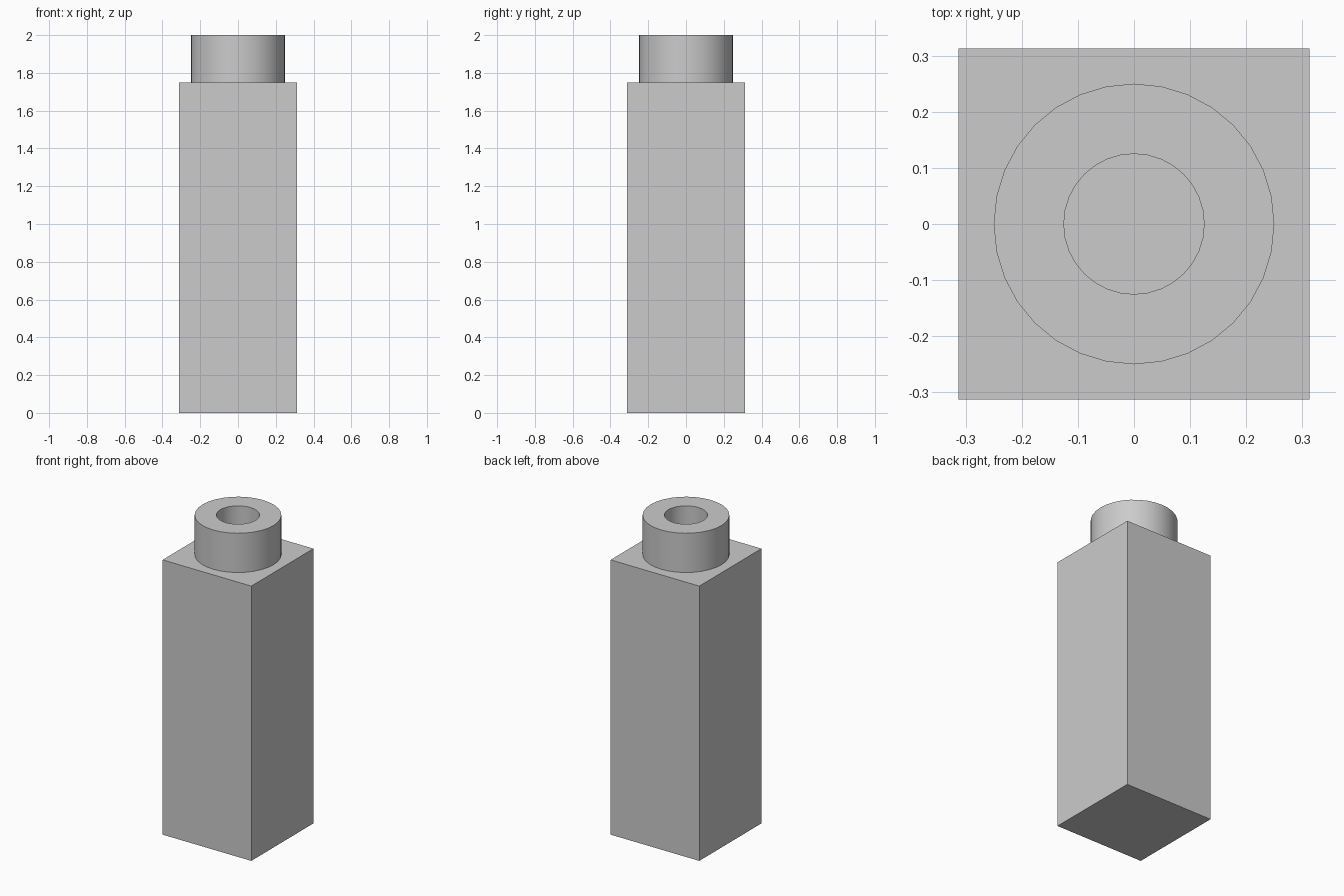
import bpy
import bmesh
from math import tau
from mathutils import Matrix

HALF_WIDTH = 0.3125
BODY_TOP = 1.75
TOP = 2.0
OUTER, INNER = 0.25, 0.125
SIDES = 32

cube = bpy.data.objects.get("Cube")
if cube:
    bpy.data.objects.remove(cube, do_unlink=True)

grey = bpy.data.materials.new("light grey")
grey.use_nodes = True
colour = (0.6, 0.6, 0.6, 1)
grey.diffuse_color = colour
grey.node_tree.nodes["Principled BSDF"].inputs["Base Color"].default_value = colour


def add_object(name, bm):
    mesh = bpy.data.meshes.new(name)
    bmesh.ops.recalc_face_normals(bm, faces=bm.faces)
    bm.to_mesh(mesh)
    bm.free()
    mesh.materials.append(grey)
    obj = bpy.data.objects.new(name, mesh)
    bpy.context.collection.objects.link(obj)
    return obj


# Square block
bm = bmesh.new()
size = Matrix.Diagonal((2 * HALF_WIDTH, 2 * HALF_WIDTH, BODY_TOP, 1))
bmesh.ops.create_cube(bm, size=1, matrix=Matrix.Translation((0, 0, BODY_TOP / 2)) @ size)
add_object("block", bm)

# Hollow stud: a rectangular section spun around the z axis
bm = bmesh.new()
section = [(OUTER, BODY_TOP), (OUTER, TOP), (INNER, TOP), (INNER, BODY_TOP)]
verts = [bm.verts.new((r, 0, z)) for r, z in section]
edges = [bm.edges.new(pair) for pair in zip(verts, verts[1:] + verts[:1])]
bmesh.ops.spin(bm, geom=verts + edges, cent=(0, 0, 0), axis=(0, 0, 1),
               angle=tau, steps=SIDES, use_merge=True)
bmesh.ops.remove_doubles(bm, verts=bm.verts, dist=0.0001)
stud = add_object("hollow_stud", bm)

# Smooth round walls with crisp rims
bpy.ops.object.select_all(action="DESELECT")
stud.select_set(True)
bpy.context.view_layer.objects.active = stud
bpy.ops.object.shade_smooth_by_angle()
